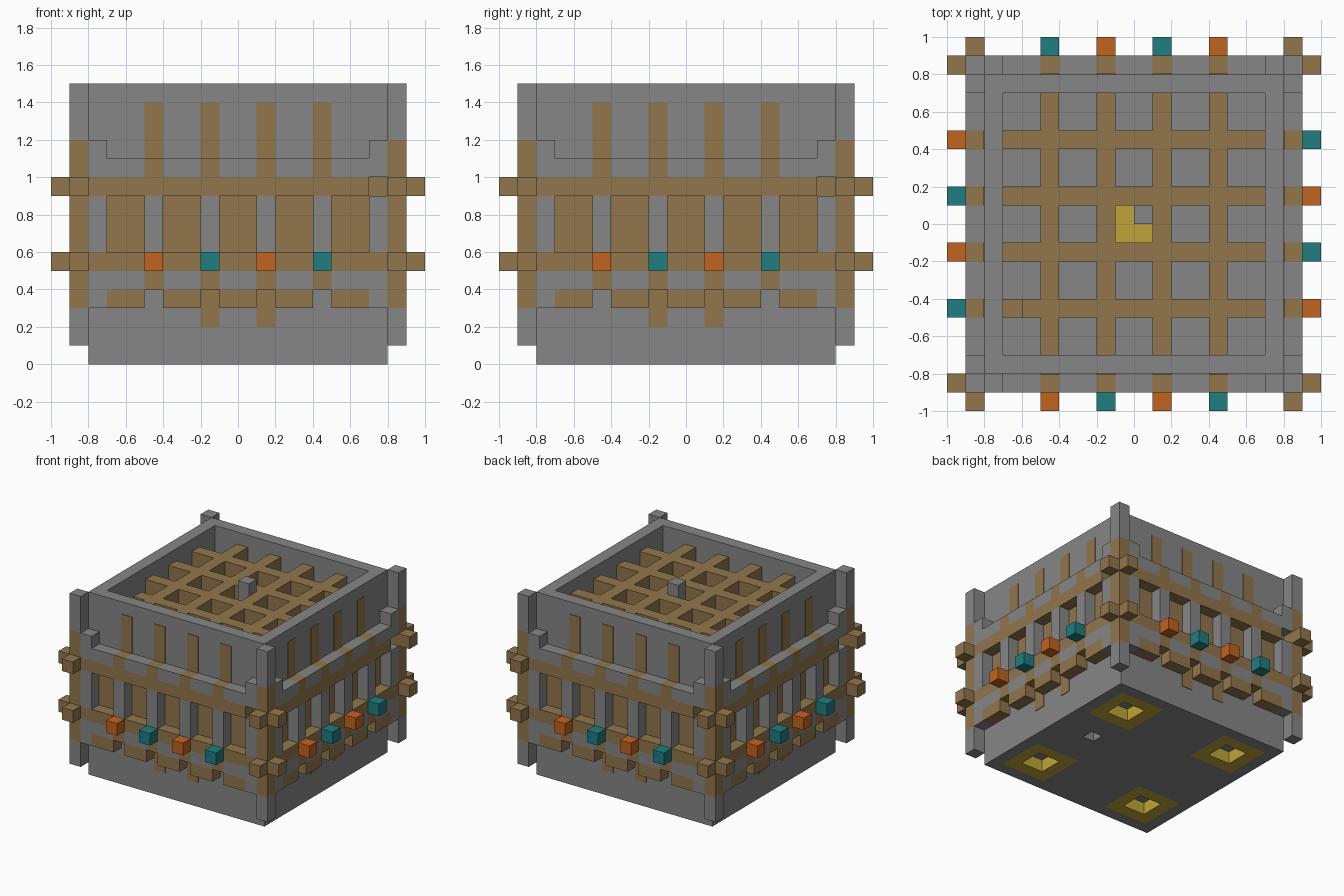
import bpy, bmesh
from math import pi
from mathutils import Matrix

cube = bpy.data.objects.get("Cube")
if cube:
    bpy.data.objects.remove(cube, do_unlink=True)


def material(name, r, g, b):
    m = bpy.data.materials.new(name)
    m.use_nodes = True
    m.diffuse_color = (r, g, b, 1)
    m.node_tree.nodes["Principled BSDF"].inputs["Base Color"].default_value = (r, g, b, 1)
    return m


STONE = material("stone_grey", 0.245, 0.238, 0.24)
WOOD = material("wood_brown", 0.283, 0.181, 0.073)
TEAL = material("lantern_teal", 0.015, 0.205, 0.216)
ORANGE = material("lantern_orange", 0.533, 0.125, 0.015)
YELLOW = material("lamp_yellow", 0.521, 0.376, 0.042)

ALL_SIDES = 4
U = 0.1                      # one block
COLS = (-5, -2, 1, 4)        # left edges of the rib columns, in blocks
BAYS = (-7, -4, -1, 2, 5)    # left edges of the two-block bays


def part(name, mat, boxes, turns=1):
    """Join boxes (x0, x1, y0, y1, z0, z1 in blocks), repeated around z."""
    bm = bmesh.new()
    for k in range(turns):
        spin = Matrix.Rotation(k * pi / 2, 4, "Z")
        for x0, x1, y0, y1, z0, z1 in boxes:
            size = Matrix.Diagonal(((x1 - x0) * U, (y1 - y0) * U, (z1 - z0) * U, 1))
            mid = Matrix.Translation(((x0 + x1) * U / 2, (y0 + y1) * U / 2, (z0 + z1) * U / 2))
            bmesh.ops.create_cube(bm, size=1, matrix=spin @ mid @ size)
    mesh = bpy.data.meshes.new(name)
    bm.to_mesh(mesh)
    bm.free()
    mesh.materials.append(mat)
    obj = bpy.data.objects.new(name, mesh)
    bpy.context.collection.objects.link(obj)
    return obj


def side(name, mat, spans, z0, z1, y0=-9, y1=-8):
    """Blocks on the front facade, repeated on all four sides."""
    return part(name, mat, [(a, b, y0, y1, z0, z1) for a, b in spans], ALL_SIDES)


ribs = [(c, c + 1) for c in COLS]
bays = [(b, b + 2) for b in BAYS]
ends = [(-8, -7), (7, 8)]
infill = ends + bays

# Inner walls
side("wall", STONE, [(-8, 7)], 0, 15, -8, -7)

# Corner posts
side("post_foot", STONE, [(-9, -8)], 1, 3)
side("post_middle", WOOD, [(-9, -8)], 3, 12)
side("post_top", STONE, [(-9, -8)], 12, 15)

# Jettied outer storey, bottom to top
side("corbels", WOOD, bays, 3, 4)
side("corner_corbels", STONE, ends, 3, 4)
side("sill_stone", STONE, infill, 4, 5)
side("sill_ribs", WOOD, ribs, 4, 5)
side("lower_beam", WOOD, [(-8, 8)], 5, 6)
side("pillars", STONE, ends + ribs, 6, 9)
side("upper_beam", WOOD, [(-8, 7)], 9, 10)
side("ledge_stone", STONE, infill, 10, 11)
side("ledge_ribs", WOOD, ribs, 10, 11)
side("ledge_corner_steps", STONE, ends, 11, 12)

# Timber plates set on the walls
side("bay_panels", WOOD, bays, 6, 9, -8.05, -8)
side("beam_gap_panel", WOOD, [(7, 8)], 9, 10, -8.05, -8)
side("upper_rib_plates", WOOD, ribs, 11, 14, -8.05, -8)
side("lower_rib_plates", WOOD, ribs[1:3], 2, 4, -8.05, -8)

# Beam ends poking out past the corner posts
for label, z in (("lower", 5), ("upper", 9)):
    side(label + "_beam_ends", WOOD, [(-9, -8), (8, 9)], z, z + 1, -10, -9)

# Coloured lanterns
side("orange_lanterns", ORANGE, ribs[::2], 5, 6, -10, -9)
side("teal_lanterns", TEAL, ribs[1::2], 5, 6, -10, -9)

# Roof lattice, with one lowered beam end
long_beams = [(a, b, -7, 7, 10, 14) for a, b in ribs]
cross_beams = [(-6 if a == -5 else -7, 7, a, b, 10, 14) for a, b in ribs]
part("roof_lattice", WOOD, long_beams + cross_beams + [(-7, -6, -5, -4, 10, 13)])

# Hanging lamp
part("lamp", YELLOW, [(-1, 1, -1, 1, 9, 11)])
part("lamp_hanger", STONE, [(0, 1, 0, 1, 11, 15)])

# Floor: solid upper slab, lower slab with a small gap and four lit openings
part("floor_upper", STONE, [(-7, 7, -7, 7, 1, 2)])
part("floor_lower", STONE, [
    (-7, 4, -3, 3, 0, 1), (5, 7, -3, 3, 0, 1),
    (4, 5, -3, 0, 0, 1), (4, 5, 1, 3, 0, 1),
    (-3, 3, 3, 7, 0, 1), (-3, 3, -7, -3, 0, 1)])
part("floor_light_frames", YELLOW, [
    (3, 4, 3, 7, 0, 1), (6, 7, 3, 7, 0, 1),
    (4, 6, 3, 4, 0, 1), (4, 6, 6, 7, 0, 1)], ALL_SIDES)
